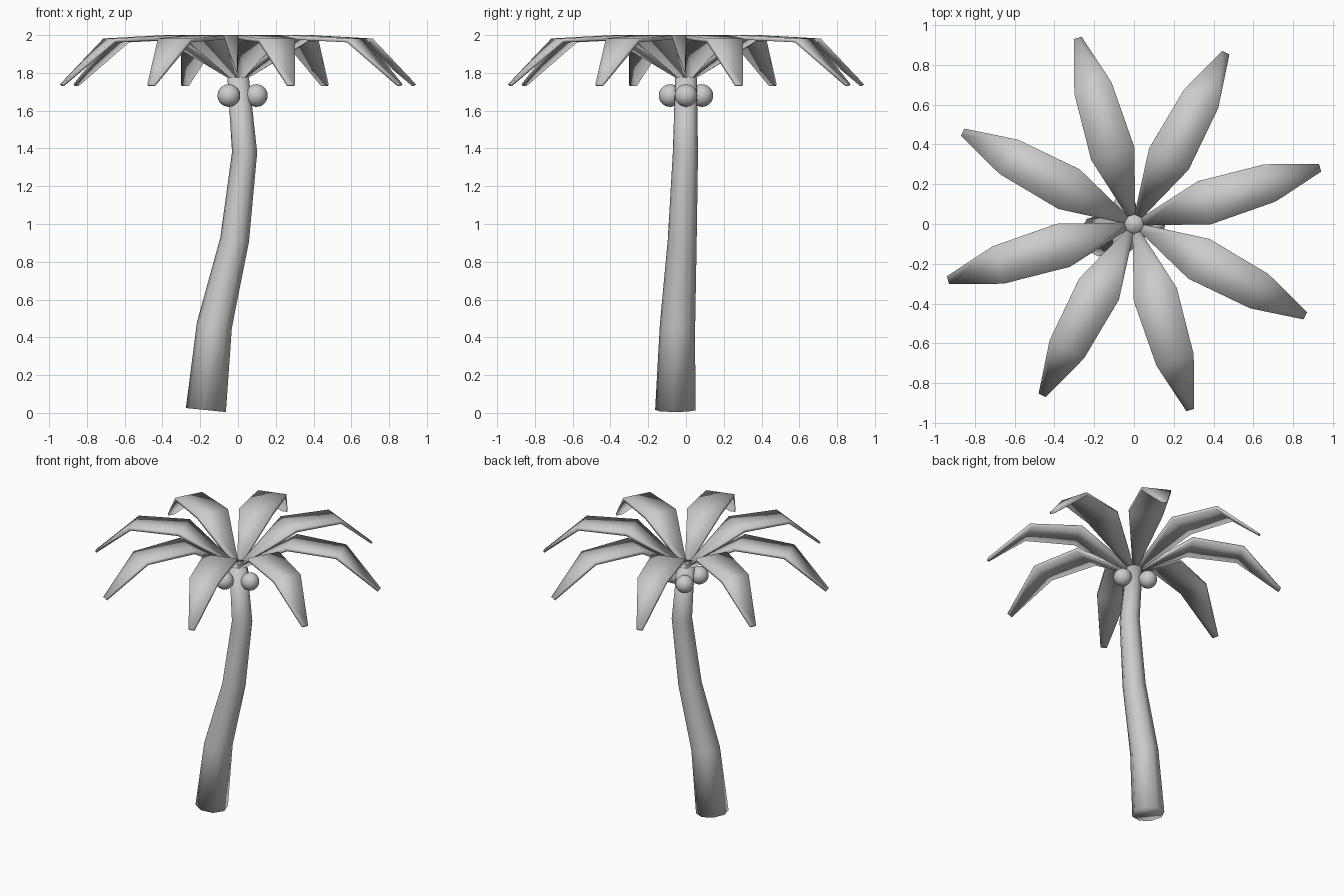
import bpy, bmesh, math
from mathutils import Vector, Matrix

if "Cube" in bpy.data.objects:
    bpy.data.objects.remove(bpy.data.objects["Cube"])

grey = bpy.data.materials.new("plain_grey")
grey.diffuse_color = (0.6, 0.6, 0.6, 1)
grey.use_nodes = True
grey.node_tree.nodes["Principled BSDF"].inputs["Base Color"].default_value = grey.diffuse_color


def finish(bm, name):
    """Turn a bmesh into a smooth grey object."""
    bmesh.ops.recalc_face_normals(bm, faces=bm.faces)
    me = bpy.data.meshes.new(name)
    bm.to_mesh(me)
    bm.free()
    for p in me.polygons:
        p.use_smooth = True
    me.materials.append(grey)
    ob = bpy.data.objects.new(name, me)
    bpy.context.collection.objects.link(ob)
    return ob


def loft(rings, name):
    """Skin a list of equal-sized point rings and cap both ends."""
    bm = bmesh.new()
    loops = [[bm.verts.new(p) for p in ring] for ring in rings]
    n = len(loops[0])
    for a, b in zip(loops, loops[1:]):
        for i in range(n):
            j = (i + 1) % n
            bm.faces.new((a[i], a[j], b[j], b[i]))
    bm.faces.new(loops[0][::-1])
    bm.faces.new(loops[-1])
    return finish(bm, name)


# Trunk: bent tapering octagonal tube (x, y, z, radius, tilt)
SIDES = 8
TURN = math.radians(16.8)
trunk = [(-0.17, -0.057, 0.015, 0.107, 0.1),
         (-0.125, -0.045, 0.465, 0.094, 0.16),
         (-0.018, -0.020, 0.915, 0.077, 0.17),
         (0.035, -0.003, 1.38, 0.067, 0.02),
         (0.0, 0.0, 1.785, 0.057, 0.0)]
rings = []
for x, y, z, r, tilt in trunk:
    ring = []
    for i in range(SIDES):
        a = TURN + math.tau * (i + 0.5) / SIDES
        p = Vector((r * math.cos(a), r * math.sin(a), 0))
        ring.append(Matrix.Rotation(tilt, 3, 'Y') @ p + Vector((x, y, z)))
    rings.append(ring)
loft(rings, "trunk")

# Fronds: thin tapered blades that rise, run level, then droop
# (distance, top height, half width, thickness, surface slope)
frond = [(0.045, 1.795, 0.021, 0.022, 0.5),
         (0.37, 2.0, 0.113, 0.024, 0.28),
         (0.715, 1.982, 0.098, 0.022, -0.4),
         (0.978, 1.74, 0.020, 0.014, -0.75)]
for k in range(8):
    spin = Matrix.Rotation(TURN + k * math.tau / 8, 3, 'Z')
    rings = []
    for s, z, w, t, slope in frond:
        ds, dz = t * math.sin(slope), -t * math.cos(slope)
        rings.append([spin @ Vector(p) for p in (
            (s, -w, z), (s, w, z), (s + ds, w, z + dz), (s + ds, -w, z + dz))])
    loft(rings, f"frond_{k + 1}")

# Coconuts: three balls around the top of the trunk
for k in range(3):
    a = k * math.tau / 3
    bm = bmesh.new()
    bmesh.ops.create_uvsphere(bm, u_segments=24, v_segments=14, radius=0.06)
    ob = finish(bm, f"coconut_{k + 1}")
    ob.location = (0.097 * math.cos(a), 0.097 * math.sin(a), 1.68)
